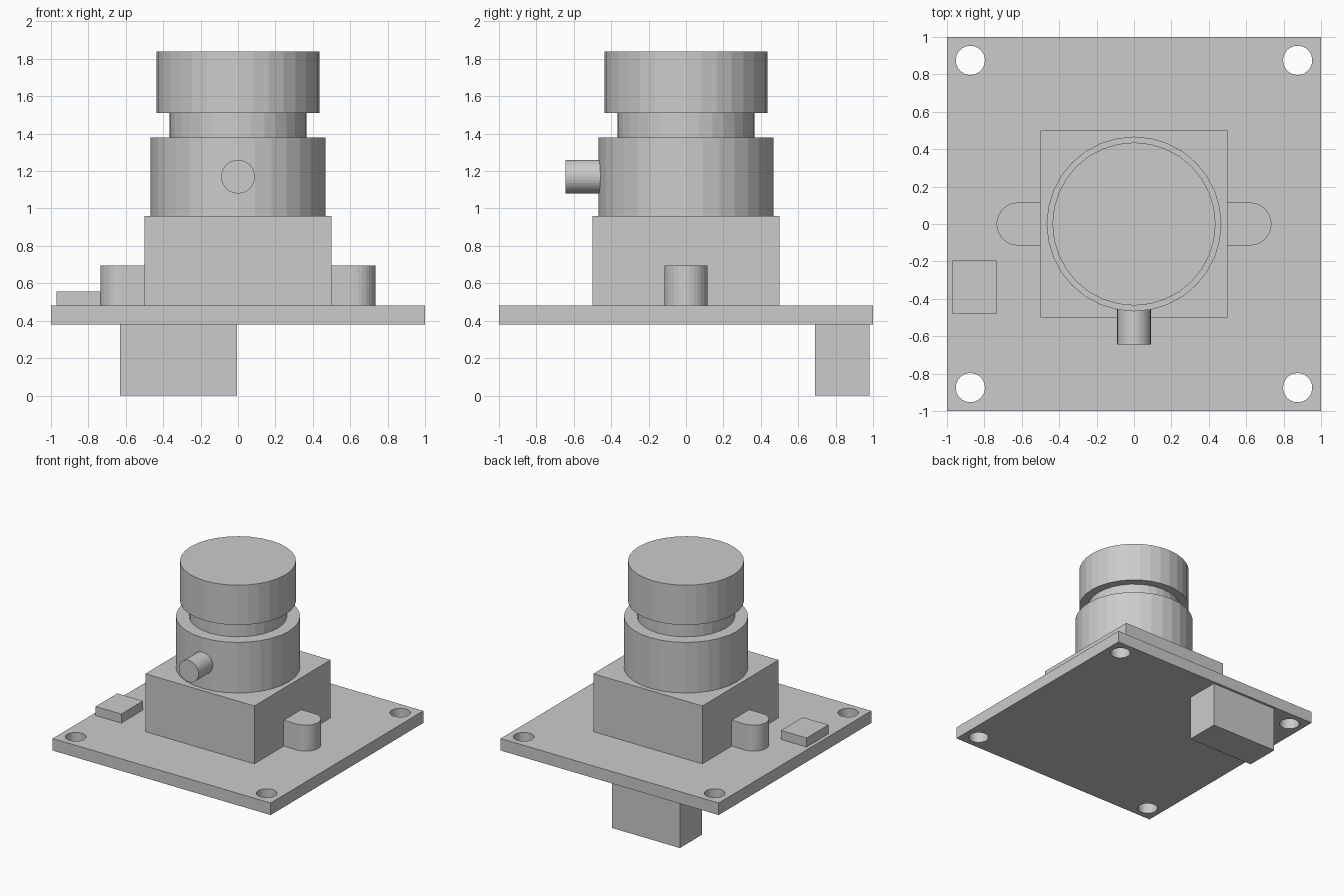
import bpy, bmesh, math
from mathutils import Matrix, Vector

if "Cube" in bpy.data.objects:
    bpy.data.objects.remove(bpy.data.objects["Cube"])


def finish(name, bm):
    bmesh.ops.recalc_face_normals(bm, faces=bm.faces)
    mesh = bpy.data.meshes.new(name)
    bm.to_mesh(mesh)
    bm.free()
    obj = bpy.data.objects.new(name, mesh)
    bpy.context.collection.objects.link(obj)
    return obj


def box(name, lo, hi):
    lo, hi = Vector(lo), Vector(hi)
    bm = bmesh.new()
    size = Matrix.Diagonal((*(hi - lo), 1))
    bmesh.ops.create_cube(bm, size=1, matrix=Matrix.Translation((lo + hi) / 2) @ size)
    return finish(name, bm)


def add_cylinder(bm, radius, depth, matrix, sides=32):
    bmesh.ops.create_cone(bm, cap_ends=True, segments=sides, radius1=radius,
                          radius2=radius, depth=depth, matrix=matrix)


# Circuit board with four corner mounting holes
board = box("circuit_board", (-1, -1, 0.38), (1, 1, 0.48))
bm = bmesh.new()
for x in (-0.875, 0.875):
    for y in (-0.875, 0.875):
        add_cylinder(bm, 0.078, 0.4, Matrix.Translation((x, y, 0.43)))
cutter = finish("hole_cutter", bm)
cutter.hide_render = True
cutter.hide_set(True)
mod = board.modifiers.new("mounting_holes", 'BOOLEAN')
mod.operation = 'DIFFERENCE'
mod.solver = 'EXACT'
mod.object = cutter

# Rear connector, surface chip and lens mount block
box("rear_connector", (-0.63, 0.69, 0), (-0.005, 0.98, 0.38))
box("chip", (-0.97, -0.48, 0.48), (-0.735, -0.195, 0.555))
box("lens_mount", (-0.5, -0.5, 0.48), (0.5, 0.5, 0.96))

# Rounded screw tabs on both sides of the mount
for name, side in (("right_tab", 1), ("left_tab", -1)):
    r, steps = 0.115, 16
    outline = [(0.5, -r)]
    for i in range(steps + 1):
        a = -math.pi / 2 + math.pi * i / steps
        outline.append((0.62 + r * math.cos(a), r * math.sin(a)))
    outline.append((0.5, r))
    bm = bmesh.new()
    face = bm.faces.new([bm.verts.new((side * x, y, 0.48)) for x, y in outline])
    out = bmesh.ops.extrude_face_region(bm, geom=[face], use_keep_orig=True)
    top = [g for g in out["geom"] if isinstance(g, bmesh.types.BMVert)]
    bmesh.ops.translate(bm, verts=top, vec=(0, 0, 0.215))
    finish(name, bm)

# Lens barrel: stepped profile revolved as stacked rings with end caps
profile = [(0.467, 0.96), (0.467, 1.38), (0.367, 1.38),
           (0.367, 1.51), (0.436, 1.51), (0.436, 1.84)]
sides = 32
bm = bmesh.new()
rings = [[bm.verts.new((r * math.cos(2 * math.pi * i / sides),
                        r * math.sin(2 * math.pi * i / sides), z))
          for i in range(sides)] for r, z in profile]
for low, high in zip(rings, rings[1:]):
    for i in range(sides):
        j = (i + 1) % sides
        bm.faces.new((low[i], low[j], high[j], high[i]))
bm.faces.new(rings[0])
bm.faces.new(rings[-1])
finish("lens_barrel", bm)

# Locking screw on the front of the barrel
bm = bmesh.new()
add_cylinder(bm, 0.09, 0.245, Matrix.Translation((0, -0.5225, 1.17))
             @ Matrix.Rotation(math.pi / 2, 4, 'X'))
finish("lock_screw", bm)
